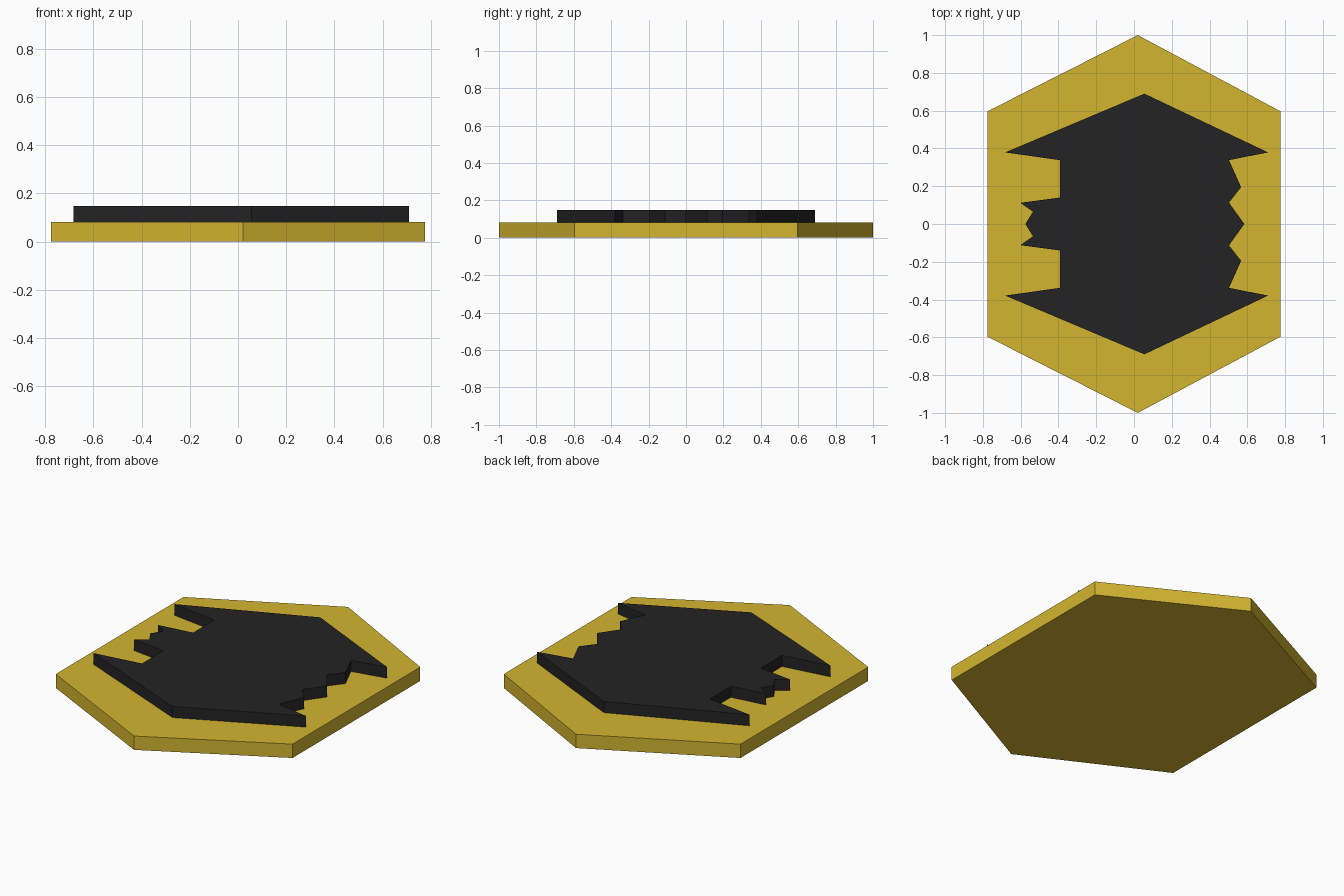
import bpy
import bmesh

cube = bpy.data.objects.get("Cube")
if cube:
    bpy.data.objects.remove(cube, do_unlink=True)


def make_material(name, rgb):
    mat = bpy.data.materials.new(name)
    mat.use_nodes = True
    color = (*rgb, 1.0)
    mat.diffuse_color = color
    mat.node_tree.nodes["Principled BSDF"].inputs["Base Color"].default_value = color
    return mat


def mirror_outline(half):
    """Complete an outline that is symmetric front to back."""
    return half + [(x, -y) for x, y in reversed(half) if y > 0]


def make_plate(name, outline, bottom, top, mat):
    """Extrude a flat outline into a closed plate."""
    bm = bmesh.new()
    face = bm.faces.new([bm.verts.new((x, y, bottom)) for x, y in outline])
    raised = bmesh.ops.extrude_face_region(bm, geom=[face], use_keep_orig=True)
    verts = [g for g in raised["geom"] if isinstance(g, bmesh.types.BMVert)]
    bmesh.ops.translate(bm, verts=verts, vec=(0, 0, top - bottom))
    bmesh.ops.recalc_face_normals(bm, faces=bm.faces[:])
    mesh = bpy.data.meshes.new(name)
    bm.to_mesh(mesh)
    bm.free()
    mesh.materials.append(mat)
    obj = bpy.data.objects.new(name, mesh)
    bpy.context.collection.objects.link(obj)
    return obj


gold = make_material("gold", (0.65, 0.46, 0.03))
black = make_material("black", (0.017, 0.017, 0.017))

# Six-sided base, back half
base_half = [(-0.775, 0.597), (0.02, 1.0), (0.775, 0.597)]
make_plate("hexagon_base", mirror_outline(base_half), 0.0, 0.082, gold)

# Raised jagged emblem, back half from right edge to left edge
emblem_half = [
    (-0.575, 0), (-0.535, 0.065), (-0.602, 0.112), (-0.392, 0.14),
    (-0.392, 0.338), (-0.682, 0.379), (0.055, 0.69), (0.71, 0.379),
    (0.503, 0.338), (0.567, 0.195), (0.503, 0.113), (0.584, 0),
]
make_plate("jagged_emblem", mirror_outline(emblem_half), 0.082, 0.148, black)
